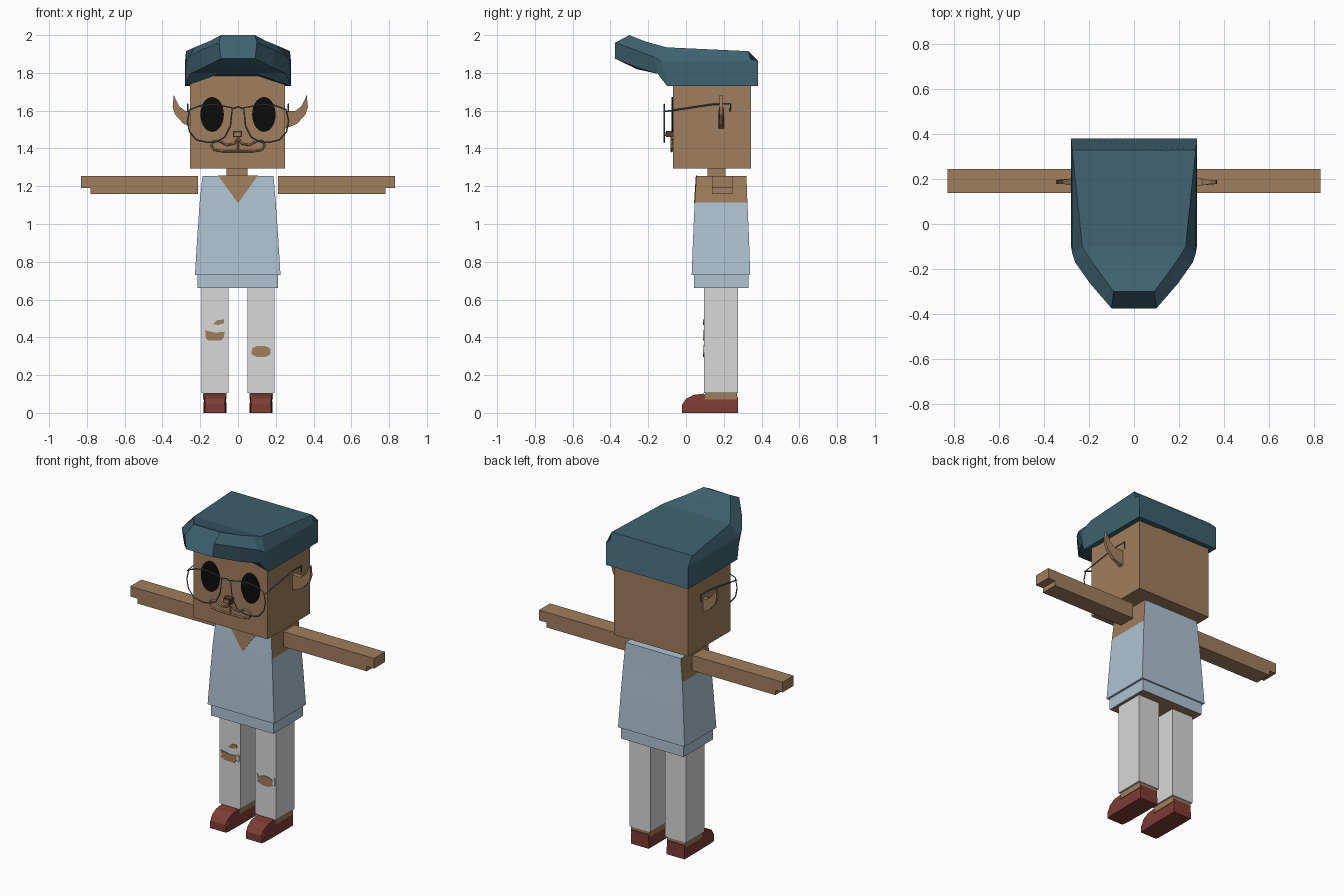
import bpy, bmesh, math
from mathutils import Vector

cube = bpy.data.objects.get("Cube")
if cube:
    bpy.data.objects.remove(cube, do_unlink=True)


def material(name, rgb):
    lin = [((c / 255 + 0.055) / 1.055) ** 2.4 for c in rgb] + [1.0]
    m = bpy.data.materials.new(name)
    m.use_nodes = True
    m.diffuse_color = lin
    m.node_tree.nodes["Principled BSDF"].inputs["Base Color"].default_value = lin
    return m


SKIN = material("brown skin", (160, 126, 93))
HAT = material("dark teal", (62, 98, 112))
SHIRT = material("pale blue cloth", (175, 196, 212))
TROUSER = material("off white cloth", (216, 216, 216))
SHOE = material("dark red leather", (126, 60, 52))
BLACK = material("eye black", (12, 12, 12))
WIRE = material("grey blue metal", (92, 106, 120))
NOSE = material("dark brown", (92, 62, 42))


def loft(name, rings, *mats):
    """Skin a row of equal rings and cap both ends."""
    bm = bmesh.new()
    rows = [[bm.verts.new(p) for p in ring] for ring in rings]
    n = len(rows[0])
    for a, b in zip(rows, rows[1:]):
        for i in range(n):
            j = (i + 1) % n
            bm.faces.new((a[i], a[j], b[j], b[i]))
    bm.faces.new(rows[0])
    bm.faces.new(rows[-1])
    bmesh.ops.recalc_face_normals(bm, faces=bm.faces)
    me = bpy.data.meshes.new(name)
    bm.to_mesh(me)
    bm.free()
    ob = bpy.data.objects.new(name, me)
    bpy.context.collection.objects.link(ob)
    for m in mats:
        me.materials.append(m)
    return ob


def rect(x0, x1, y0, y1, z):
    return [(x0, y0, z), (x1, y0, z), (x1, y1, z), (x0, y1, z)]


def box(name, x0, x1, y0, y1, z0, z1, mat):
    return loft(name, [rect(x0, x1, y0, y1, z0), rect(x0, x1, y0, y1, z1)], mat)


def plate(name, outline, y0, y1, mat):
    """Front-facing outline in x and z, given depth along y."""
    return loft(name, [[(x, y, z) for x, z in outline] for y in (y0, y1)], mat)


def oval(cx, cz, rx, rz, n):
    return [(cx + rx * math.cos(2 * math.pi * i / n),
             cz + rz * math.sin(2 * math.pi * i / n)) for i in range(n)]


def wire(name, points, radius, mat, closed=False):
    cu = bpy.data.curves.new(name, "CURVE")
    cu.dimensions = "3D"
    cu.bevel_depth = radius
    cu.bevel_resolution = 0
    cu.use_fill_caps = True
    sp = cu.splines.new("POLY")
    sp.points.add(len(points) - 1)
    for p, co in zip(sp.points, points):
        p.co = (*co, 1)
    sp.use_cyclic_u = closed
    cu.materials.append(mat)
    ob = bpy.data.objects.new(name, cu)
    bpy.context.collection.objects.link(ob)


# Head and neck
box("head", -0.255, 0.25, -0.07, 0.345, 1.295, 1.86, SKIN)
box("neck", -0.06, 0.05, 0.115, 0.21, 1.24, 1.3, SKIN)

# Hat: half sections (under edge, rim, shoulder, crown) from back to peak
sections = [
    [(0.11, 0.38, 1.73), (0.28, 0.38, 1.73), (0.28, 0.38, 1.865), (0.275, 0.33, 1.915)],
    [(0.11, -0.13, 1.79), (0.28, -0.1, 1.73), (0.275, -0.13, 1.86), (0.23, -0.1, 1.935)],
    [(0.11, -0.15, 1.80), (0.255, -0.15, 1.795), (0.262, -0.17, 1.885), (0.2, -0.15, 1.948)],
    [(0.1, -0.26, 1.82), (0.19, -0.25, 1.825), (0.195, -0.265, 1.92), (0.15, -0.22, 1.968)],
    [(0.05, -0.375, 1.875), (0.09, -0.375, 1.875), (0.1, -0.375, 1.96), (0.09, -0.3, 2.0)],
]
loft("hat", [h + [(-x, y, z) for x, y, z in reversed(h)] for h in sections], HAT)

# Shirt body: the side faces above the armholes are skin
body = loft("shirt_body", [rect(-0.228, 0.225, 0.03, 0.34, 0.73),
                           rect(-0.215, 0.212, 0.038, 0.333, 0.94),
                           rect(-0.203, 0.2, 0.046, 0.325, 1.115),
                           rect(-0.188, 0.188, 0.055, 0.32, 1.255)], SHIRT, SKIN)
for f in body.data.polygons:
    if abs(f.normal.x) > 0.8 and f.center.z > 1.1:
        f.material_index = 1

# Hem band with a bare underside
hem = loft("shirt_hem", [rect(-0.215, 0.212, 0.042, 0.33, z) for z in (0.66, 0.74)], SHIRT, SKIN)
for f in hem.data.polygons:
    if f.normal.z < -0.9:
        f.material_index = 1

# V neckline follows the slope of the chest
v_shape = [(-0.105, 1.256), (0, 1.11), (0.105, 1.256)]
slope = lambda z: 0.046 + (z - 1.115) * 0.009 / 0.14
loft("neckline", [[(x, slope(z) + d, z) for x, z in v_shape] for d in (-0.003, 0.004)], SKIN)

for s, side in ((-1, "right"), (1, "left")):
    # Arms with a longer upper hand edge
    profile = [(0.212, 1.16), (0.78, 1.16), (0.78, 1.19), (0.83, 1.19), (0.83, 1.253), (0.212, 1.253)]
    plate(side + "_arm", [(s * x, z) for x, z in profile], 0.138, 0.245, SKIN)

    # Legs, ankles and shoes
    cx = s * 0.122
    box(side + "_trouser_leg", cx - 0.072, cx + 0.072, 0.095, 0.275, 0.105, 0.7, TROUSER)
    box(side + "_ankle", cx - 0.062, cx + 0.062, 0.1, 0.27, 0.07, 0.11, SKIN)
    shoe = [(-0.02, 0.05, 0.045), (0, 0.054, 0.075), (0.04, 0.056, 0.095),
            (0.095, 0.056, 0.102), (0.11, 0.057, 0.085), (0.275, 0.057, 0.085)]
    loft(side + "_shoe", [[(cx - w - 0.004, y, 0), (cx - w - 0.004, y, 0.04), (cx - w, y, h),
                           (cx + w, y, h), (cx + w + 0.004, y, 0.04), (cx + w + 0.004, y, 0)]
                          for y, w, h in shoe], SHOE)

    # Pointed ears, thin towards the tip
    ear = [(0.225, 1.5), (0.3, 1.53), (0.345, 1.58), (0.358, 1.62), (0.352, 1.682),
           (0.325, 1.625), (0.29, 1.597), (0.225, 1.6)]
    thick = lambda x: 0.015 if x < 0.3 else 0.009
    loft(side + "_ear", [[(0.012 + s * x, 0.187 + d * thick(x), z) for x, z in ear]
                         for d in (-1, 1)], SKIN)

    # Eyes
    plate(side + "_eye", oval(s * 0.137, 1.58, 0.062, 0.092, 28), -0.078, -0.069, BLACK)

    # Glasses: lens rim and temple
    rim = [(0.03, 1.615), (0.04, 1.52), (0.07, 1.46), (0.11, 1.437), (0.16, 1.432), (0.22, 1.445),
           (0.257, 1.49), (0.268, 1.545), (0.255, 1.605), (0.2, 1.627), (0.12, 1.633)]
    wire(side + "_lens_rim", [(s * x, -0.115, z) for x, z in rim], 0.004, WIRE, True)
    arm = [(-0.115, 1.595), (0.15, 1.635), (0.235, 1.635), (0.235, 1.595)]
    wire(side + "_temple", [(s * 0.267, y, z) for y, z in arm], 0.004, WIRE)

    # Curled muzzle line
    curl = [(0, 1.455), (0.02, 1.425), (0.06, 1.418), (0.1, 1.44), (0.13, 1.438),
            (0.142, 1.415), (0.125, 1.392), (0.08, 1.385), (0, 1.385)]
    wire(side + "_muzzle_line", [(s * x, -0.075, z) for x, z in curl], 0.006, SKIN)

wire("glasses_bridge", [(-0.03, -0.115, 1.61), (0, -0.115, 1.62), (0.03, -0.115, 1.61)], 0.004, WIRE)
wire("lip_crease", [(0, -0.077, 1.465), (0, -0.077, 1.385)], 0.005, SKIN)

# Nose with a dark rim
box("nose", -0.018, 0.014, -0.11, -0.069, 1.467, 1.485, SKIN)
box("nose_rim", -0.026, 0.022, -0.105, -0.069, 1.46, 1.492, NOSE)

# Torn knees
plate("right_knee_tear", [(-0.175, 0.437), (-0.17, 0.395), (-0.155, 0.382), (-0.09, 0.382),
                          (-0.075, 0.4), (-0.07, 0.43), (-0.12, 0.425)], 0.091, 0.099, SKIN)
plate("right_small_tear", [(-0.132, 0.47), (-0.11, 0.492), (-0.075, 0.494),
                           (-0.075, 0.475), (-0.105, 0.465)], 0.091, 0.099, SKIN)
plate("left_knee_tear", oval(0.122, 0.325, 0.055, 0.032, 10), 0.091, 0.099, SKIN)
for i, (x, z) in enumerate(((-0.18, 0.415), (-0.064, 0.415), (0.066, 0.335), (0.18, 0.335))):
    plate("torn_flap_%d" % (i + 1), oval(x, z, 0.009, 0.026, 6), 0.089, 0.097, TROUSER)
